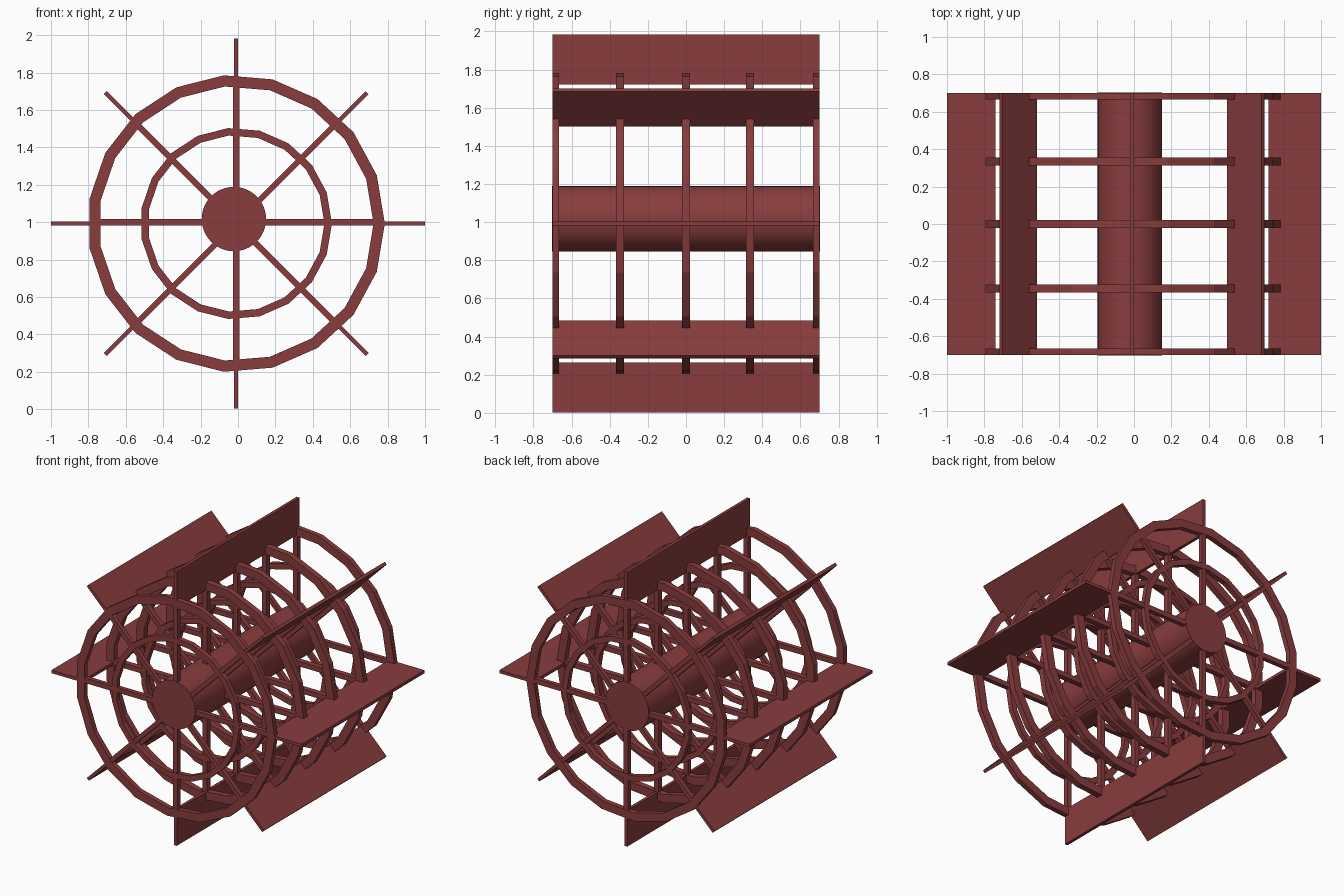
import bpy, bmesh, math
from mathutils import Matrix, Vector

if "Cube" in bpy.data.objects:
    bpy.data.objects.remove(bpy.data.objects["Cube"])

wood = bpy.data.materials.new("red brown wood")
wood.diffuse_color = (0.25, 0.046, 0.047, 1)
wood.use_nodes = True
wood.node_tree.nodes["Principled BSDF"].inputs["Base Color"].default_value = wood.diffuse_color

CX, CZ = -0.01, 0.993                      # wheel centre
FRAMES = [-0.683, -0.346, 0.0, 0.335, 0.683]


def make_object(name, bm):
    bmesh.ops.recalc_face_normals(bm, faces=bm.faces)
    mesh = bpy.data.meshes.new(name)
    bm.to_mesh(mesh)
    bm.free()
    mesh.materials.append(wood)
    obj = bpy.data.objects.new(name, mesh)
    bpy.context.collection.objects.link(obj)
    return obj


def ring(name, y, outer, inner, depth, sides=19):
    """Flat many-sided hoop standing in the xz plane."""
    bm = bmesh.new()
    loops = []
    for i in range(sides):
        a = 2 * math.pi * i / sides
        section = [(outer, -1), (outer, 1), (inner, 1), (inner, -1)]
        loops.append([bm.verts.new((CX + r * math.cos(a), y + s * depth / 2,
                                    CZ + r * math.sin(a))) for r, s in section])
    for i in range(sides):
        p, q = loops[i], loops[(i + 1) % sides]
        for k in range(4):
            n = (k + 1) % 4
            bm.faces.new((p[k], p[n], q[n], q[k]))
    return make_object(name, bm)


def radial_box(name, angle, r0, r1, y, depth, thick, dz=0.0):
    """Box running outwards from the wheel centre at an angle."""
    bm = bmesh.new()
    m = (Matrix.Translation((CX, y, CZ + dz)) @ Matrix.Rotation(-angle, 4, 'Y')
         @ Matrix.Translation(((r0 + r1) / 2, 0, 0))
         @ Matrix.Diagonal((r1 - r0, depth, thick, 1)))
    bmesh.ops.create_cube(bm, size=1, matrix=m)
    return make_object(name, bm)


# Five wheel frames: two hoops and eight spokes each
for f, y in enumerate(FRAMES):
    depth = 0.036 if abs(y) > 0.6 else 0.043
    ring(f"outer_hoop_{f}", y, 0.795, 0.735, depth)
    ring(f"inner_hoop_{f}", y, 0.512, 0.472, depth)
    for s in range(8):
        thick = 0.036 if s % 2 == 0 else 0.031
        dz = 0.007 if s % 4 == 0 else 0.0
        radial_box(f"spoke_{f}_{s}", s * math.pi / 4, 0.1, 0.755, y,
                   depth - 0.004, thick, dz)

# Eight paddles across the full width
for s in range(8):
    reach = 1.01 if s == 0 else 0.99
    radial_box(f"paddle_{s}", s * math.pi / 4, 0.73, reach, 0, 1.4, 0.022)

# Axle, slightly off centre
bpy.ops.mesh.primitive_cylinder_add(vertices=48, radius=0.172, depth=1.404,
                                    location=(-0.022, 0, 1.017),
                                    rotation=(math.pi / 2, 0, 0))
axle = bpy.context.object
axle.name = "axle"
axle.data.materials.append(wood)
bpy.ops.object.shade_smooth_by_angle(angle=math.radians(30))
